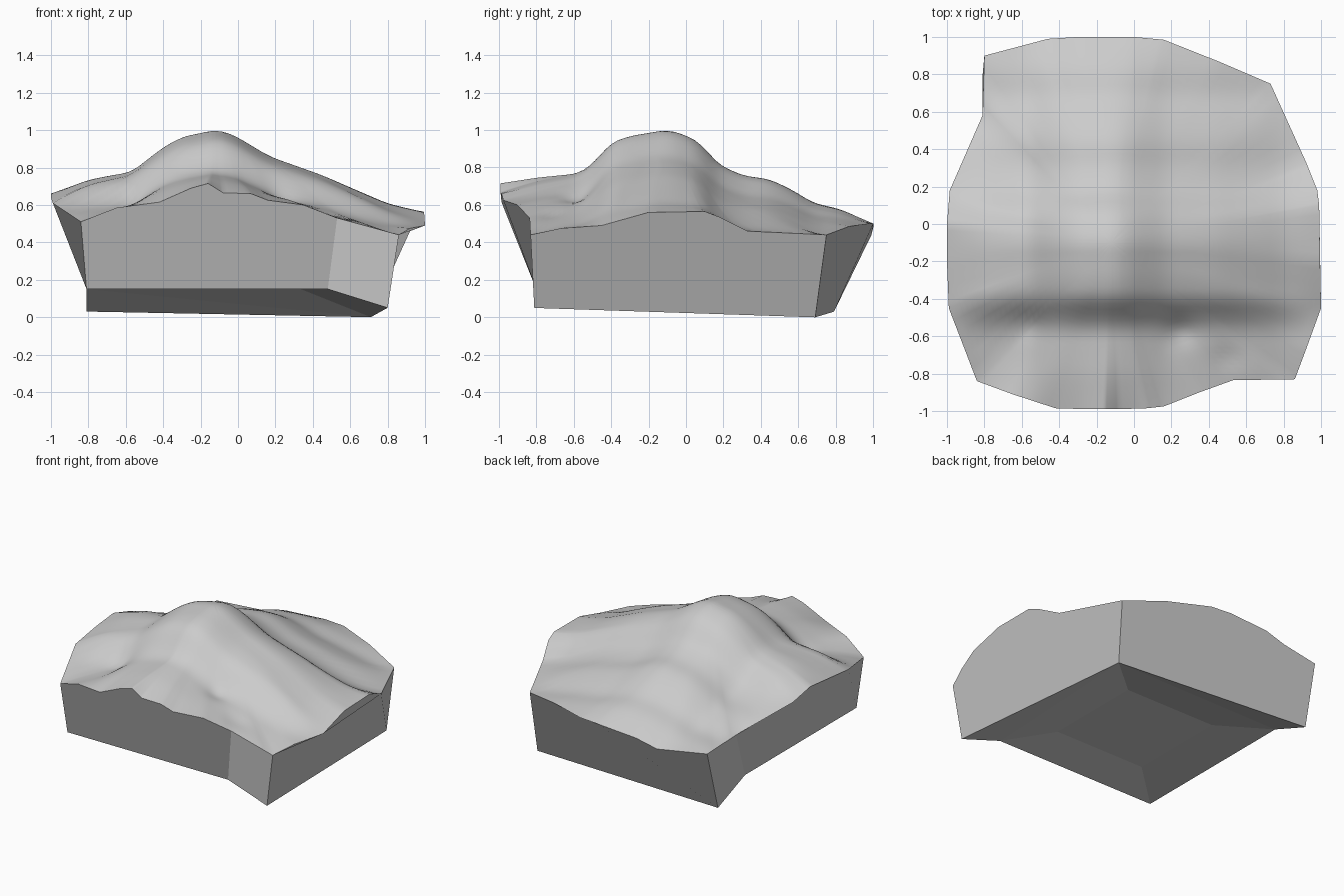
import bpy
from mathutils import Vector

if "Cube" in bpy.data.objects:
    bpy.data.objects.remove(bpy.data.objects["Cube"])


def lerp_table(table, v):
    if v <= table[0][0]:
        return table[0][1]
    for (a, p), (b, q) in zip(table, table[1:]):
        if v <= b:
            return p + (q - p) * (v - a) / (b - a)
    return table[-1][1]


def smooth_table(table, v):
    return sum(lerp_table(table, v + d * 0.02) for d in (-2, -1, 0, 1, 2)) / 5


def add_object(name, verts, faces, smooth):
    mesh = bpy.data.meshes.new(name)
    mesh.from_pydata([tuple(v) for v in verts], [], faces)
    mesh.polygons.foreach_set("use_smooth", [smooth] * len(faces))
    mesh.update()
    obj = bpy.data.objects.new(name, mesh)
    bpy.context.collection.objects.link(obj)
    return obj


# Hill profiles across x and along y; their product is the terrain height
PROFILE_X = [(-1.05, .68), (-.8, .75), (-.57, .78), (-.4, .91), (-.3, .965),
             (-.12, 1.003), (-.03, .98), (.17, .86), (.45, .76), (.8, .605), (1.05, .54)]
PROFILE_Y = [(-1.05, .70), (-.8, .745), (-.57, .77), (-.5, .82), (-.4, .935), (-.3, .97),
             (-.1, 1.003), (0, .975), (.08, .93), (.17, .82), (.3, .76), (.45, .74),
             (.57, .685), (.68, .62), (.83, .595), (1.05, .51)]

# Rim sides, each running corner to corner anticlockwise from the front left
FRONT = [(-.84, -.84, .51), (-.65, -.91, .585), (-.42, -.985, .615), (-.25, -.99, .69),
         (-.16, -.99, .715), (-.08, -.99, .665), (.07, -.985, .66), (.16, -.975, .625),
         (.35, -.90, .60), (.53, -.835, .53)]
NOTCH_RIGHT = [(.53, -.835, .53), (.86, -.83, .44)]
RIGHT = [(.86, -.83, .44), (.92, -.67, .475), (1, -.45, .49), (.995, -.2, .56),
         (.99, .1, .565), (.98, .18, .535), (.92, .33, .46), (.73, .75, .44)]
BACK = [(.73, .75, .44), (.45, .87, .485), (.16, .985, .50), (0, 1, .50),
        (-.3, 1, .48), (-.46, .99, .44), (-.8, .9, .46)]
NOTCH_LEFT = [(-.8, .9, .46), (-.81, .58, .48)]
LEFT = [(-.81, .58, .48), (-.985, .18, .61), (-1, 0, .66), (-1, -.2, .64),
        (-.99, -.45, .61), (-.84, -.84, .51)]

# Bottom corners of the block
D, E, A = Vector((-.81, -.80, .15)), Vector((.48, -.80, .15)), Vector((.80, -.81, .05))
B, C, F = Vector((.71, .69, 0)), Vector((-.81, .79, .03)), Vector((-.81, .48, .15))
SIDES = [(FRONT, D, E), (NOTCH_RIGHT, E, A), (RIGHT, A, B),
         (BACK, B, C), (NOTCH_LEFT, C, F), (LEFT, F, D)]

# Small gullies on the front shelf: x, y, depth
GULLIES = [(-.55, -.54, .015), (.24, -.58, .025), (.5, -.72, .015)]


def height(x, y):
    h = smooth_table(PROFILE_X, x) * smooth_table(PROFILE_Y, y)
    for gx, gy, depth in GULLIES:
        h -= depth * 2.718 ** (-((x - gx) ** 2 + (y - gy) ** 2) / .006)
    return h


# Flat block walls: one many-cornered face per side, up to the rim line
walls, wall_faces, rim = [], [], []
for pts, p, q in SIDES:
    start = len(walls)
    pts = [Vector(v) for v in pts]
    walls += [p, q] + pts[::-1]
    wall_faces.append(tuple(range(start, len(walls))))
    for u, v in zip(pts, pts[1:]):
        rim += [u.lerp(v, k / 6) for k in range(6)]
add_object("block_walls", walls, wall_faces, False)

# Smooth terrain surface: rings from the summit out to the rim
N, RINGS = len(rim), 30
cx, cy = -.12, -.1
verts = [(cx, cy, height(cx, cy))]
for r in range(1, RINGS + 1):
    t = r / RINGS
    for v in rim:
        x, y = cx + (v.x - cx) * t, cy + (v.y - cy) * t
        verts.append((x, y, height(x, y) + (v.z - height(v.x, v.y)) * t ** 4))
faces = [(0, 1 + i, 1 + (i + 1) % N) for i in range(N)]
for r in range(RINGS - 1):
    a, b = 1 + r * N, 1 + (r + 1) * N
    faces += [(a + i, b + i, b + (i + 1) % N, a + (i + 1) % N) for i in range(N)]
add_object("terrain_top", verts, faces, True)

# Underside: two corner triangles and a recessed centre panel
x0, x1, y0, y1, z = -.51, .21, -.53, .19, .20
base = [D, E, A, B, C, F, (x0, y0, z), (x1, y0, z), (x1, y1, z), (x0, y1, z)]
faces = [(1, 3, 2), (3, 5, 4), (6, 9, 8, 7), (0, 6, 7, 1),
         (1, 7, 8, 3), (3, 8, 9, 5), (5, 9, 6, 0)]
add_object("block_underside", base, faces, False)
